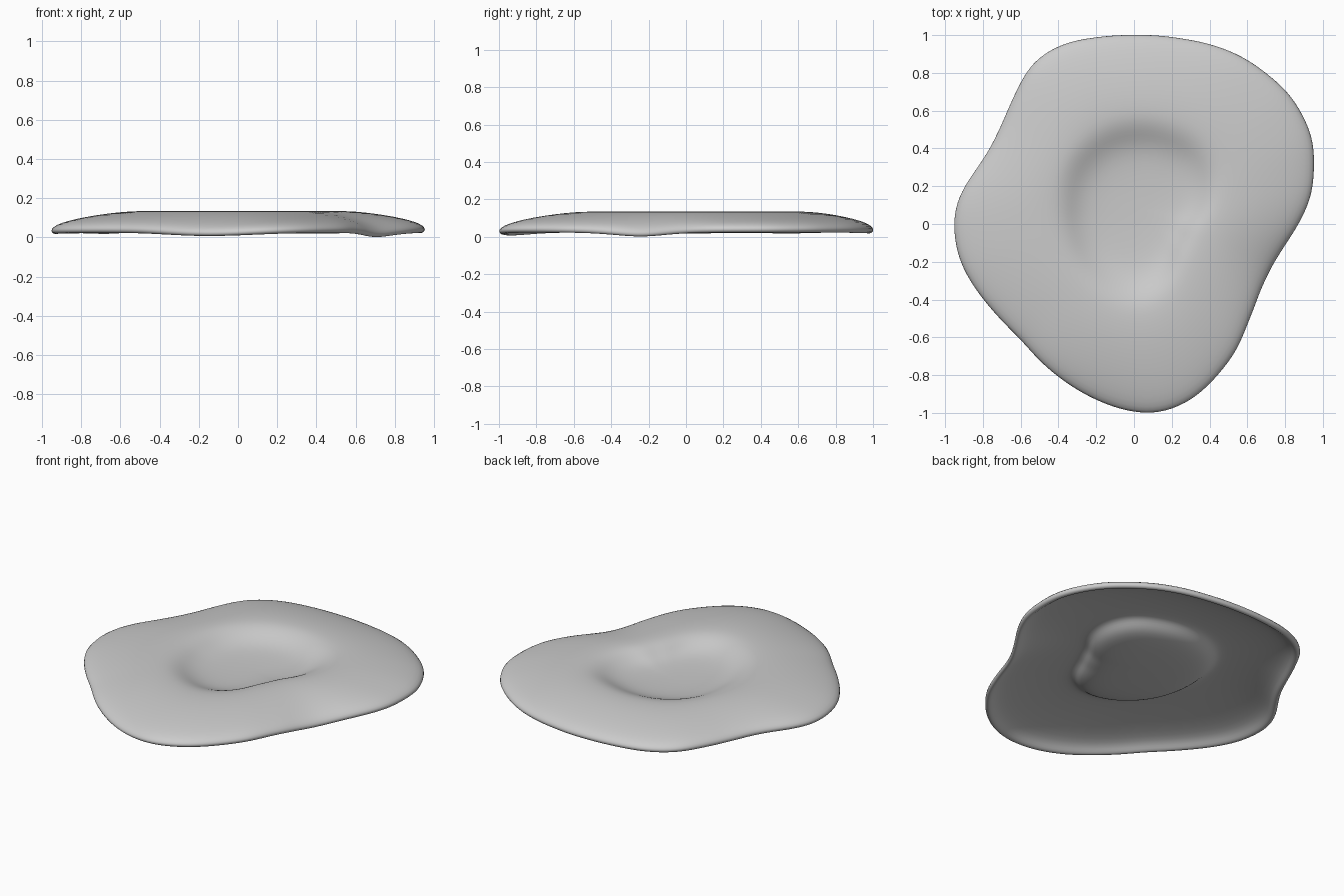
import bpy, bmesh, math

if "Cube" in bpy.data.objects:
    bpy.data.objects.remove(bpy.data.objects["Cube"])

# Outline of the wobbly rim, and of the pocket in the middle (both anticlockwise)
RIM = [(.955,.28),(.95,.45),(.895,.58),(.825,.69),(.715,.79),(.58,.885),(.42,.95),(.24,.985),
       (0,1.002),(-.2,.99),(-.35,.965),(-.47,.91),(-.555,.835),(-.62,.71),(-.69,.55),(-.75,.42),
       (-.82,.31),(-.9,.2),(-.95,.09),(-.958,-.03),(-.925,-.2),(-.845,-.34),(-.74,-.47),
       (-.6,-.61),(-.37,-.835),(-.2,-.935),(-.05,-.99),(.1,-1.008),(.23,-.975),(.345,-.905),
       (.455,-.79),(.545,-.67),(.6,-.53),(.665,-.36),(.725,-.23),(.8,-.11),(.89,.03),(.945,.16)]
POCKET = [(.43,.27),(.36,.42),(.2,.5),(0,.53),(-.2,.47),(-.33,.33),(-.38,.12),(-.36,-.08),
          (-.27,-.26),(-.12,-.38),(.04,-.42),(.17,-.34),(.25,-.17),(.32,-.02),(.41,.11)]
CX, CY, N = .03, .08, 96

# Thin shell cross-section: (t, z). t=-1 centre, t=0 pocket edge, t=1 rim
TOP = [(-.7,.056),(-.45,.062),(-.3,.074),(-.18,.093),(-.08,.114),(.02,.129),(.12,.136),
       (.3,.134),(.5,.123),(.7,.106),(.85,.088),(.95,.07),(1,.048)]
BOTTOM = [(.99,.03),(.965,.022),(.935,.025),(.9,.042),(.84,.064),(.7,.083),(.5,.1),
          (.3,.111),(.12,.116),(.04,.114),(-.01,.104),(-.06,.084),(-.12,.064),(-.22,.048),
          (-.4,.037),(-.7,.032)]


def radii(points, passes):
    """Radius from the centre at N even angles, smoothed."""
    pol = sorted((math.atan2(y-CY, x-CX) % math.tau, math.hypot(x-CX, y-CY)) for x, y in points)
    pol = [(pol[-1][0]-math.tau, pol[-1][1])] + pol + [(pol[0][0]+math.tau, pol[0][1])]
    out = []
    for i in range(N):
        a = math.tau*i/N
        for (a0, r0), (a1, r1) in zip(pol, pol[1:]):
            if a0 <= a <= a1:
                out.append(r0+(r1-r0)*(a-a0)/max(a1-a0, 1e-6))
                break
    for _ in range(passes):
        out = [(out[i-1]+2*out[i]+out[(i+1) % N])/4 for i in range(N)]
    return out


rim, pocket = radii(RIM, 1), radii(POCKET, 8)

# Droops of the rim: (x, y, amount, angular width)
DROOPS = [(.72,-.25,-.024,.28), (-.15,-.95,-.018,.3), (-.95,0,-.006,.3),
          (-.7,.55,-.006,.2), (.2,1,-.005,.4)]


def droop(a):
    total = 0
    for x, y, amount, width in DROOPS:
        d = (a-math.atan2(y-CY, x-CX)+math.pi) % math.tau-math.pi
        total += amount*math.exp(-(d/width)**2)
    return total


bm = bmesh.new()
rings = []
for t, z in TOP+BOTTOM:
    ring = []
    for i in range(N):
        a = math.tau*i/N
        r = pocket[i]*(1+t) if t < 0 else pocket[i]+(rim[i]-pocket[i])*t
        dz = max(t, 0)**3*droop(a)
        ring.append(bm.verts.new((CX+r*math.cos(a), CY+r*math.sin(a), z+dz)))
    rings.append(ring)
for lo, hi in zip(rings, rings[1:]):
    for i in range(N):
        j = (i+1) % N
        bm.faces.new((lo[i], hi[i], hi[j], lo[j]))
for ring, z in ((rings[0], .054), (rings[-1], .03)):
    c = bm.verts.new((CX, CY, z))
    for i in range(N):
        bm.faces.new((ring[i], ring[(i+1) % N], c))
bmesh.ops.recalc_face_normals(bm, faces=bm.faces)

# Stand on the ground
low = min(v.co.z for v in bm.verts)
for v in bm.verts:
    v.co.z -= low
for f in bm.faces:
    f.smooth = True
mesh = bpy.data.meshes.new("egg_white")
bm.to_mesh(mesh)
bm.free()
egg = bpy.data.objects.new("egg_white", mesh)
bpy.context.collection.objects.link(egg)
sub = egg.modifiers.new("smooth", 'SUBSURF')
sub.levels = sub.render_levels = 1

mat = bpy.data.materials.new("off_white")
mat.diffuse_color = (.6, .6, .6, 1)
mat.use_nodes = True
mat.node_tree.nodes["Principled BSDF"].inputs["Base Color"].default_value = mat.diffuse_color
mesh.materials.append(mat)
